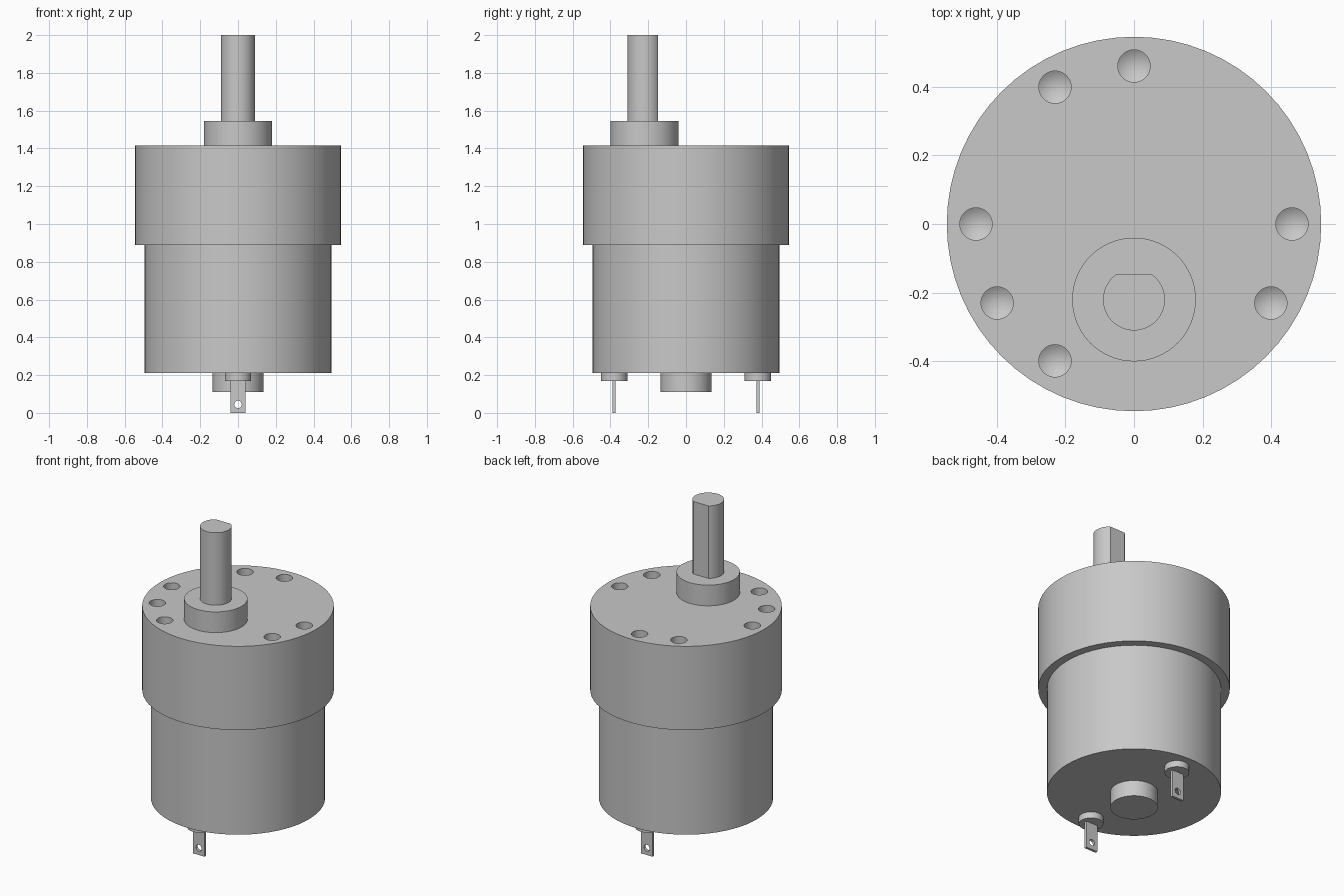
import bpy, bmesh, math
from mathutils import Matrix, Vector

cube = bpy.data.objects.get("Cube")
if cube:
    bpy.data.objects.remove(cube, do_unlink=True)

# Single grey metal
metal = bpy.data.materials.new("grey_metal")
metal.use_nodes = True
GREY = (0.58, 0.58, 0.58, 1)
metal.diffuse_color = GREY
metal.node_tree.nodes["Principled BSDF"].inputs["Base Color"].default_value = GREY


def finish(name, bm):
    bmesh.ops.recalc_face_normals(bm, faces=bm.faces)
    mesh = bpy.data.meshes.new(name)
    bm.to_mesh(mesh)
    bm.free()
    mesh.materials.append(metal)
    obj = bpy.data.objects.new(name, mesh)
    bpy.context.collection.objects.link(obj)
    return obj


def activate(obj):
    bpy.ops.object.select_all(action="DESELECT")
    obj.select_set(True)
    bpy.context.view_layer.objects.active = obj


def smooth(obj):
    activate(obj)
    bpy.ops.object.shade_smooth_by_angle(angle=math.radians(30))


def cut(obj, cutter):
    mod = obj.modifiers.new("cut", "BOOLEAN")
    mod.operation, mod.solver, mod.object = "DIFFERENCE", "EXACT", cutter
    activate(obj)
    bpy.ops.object.modifier_apply(modifier=mod.name)
    bpy.data.objects.remove(cutter, do_unlink=True)


def lathe(bm, profile, x=0, y=0, sides=64):
    """Solid of revolution from (radius, z) pairs, closed at both ends."""
    rings = []
    for r, z in profile:
        steps = sides if r > 0 else 1
        rings.append([bm.verts.new((x + r * math.cos(math.tau * i / sides),
                                    y + r * math.sin(math.tau * i / sides), z))
                      for i in range(steps)])
    for a, b in zip(rings, rings[1:]):
        for i in range(sides):
            j = (i + 1) % sides
            if len(a) == 1:
                bm.faces.new((a[0], b[i], b[j]))
            else:
                bm.faces.new((a[i], a[j], b[j], b[i]))
    for ring in (rings[0], rings[-1]):
        if len(ring) > 1:
            bm.faces.new(ring)


def turned(name, profile, x=0, y=0, sides=64):
    bm = bmesh.new()
    lathe(bm, profile, x, y, sides)
    return finish(name, bm)


# Gearbox housing with drilled screw holes
CAN_TOP, BOX_TOP = 0.89, 1.415
gearbox = turned("gearbox_housing", [(0.545, CAN_TOP), (0.545, BOX_TOP)])
holes = bmesh.new()
for deg in (0, 90, 120, 180, 210, 240, 330):
    a = math.radians(deg)
    lathe(holes, [(0, BOX_TOP - 0.13), (0.047, BOX_TOP - 0.1), (0.047, BOX_TOP + 0.05)],
          0.46 * math.cos(a), 0.46 * math.sin(a), 32)
cut(gearbox, finish("hole_cutter", holes))
smooth(gearbox)

# Motor can and rear bearing cap
smooth(turned("motor_can", [(0.495, 0.21), (0.495, CAN_TOP)]))
smooth(turned("rear_bearing_cap", [(0.135, 0.11), (0.135, 0.21)]))

# Offset front boss and D-shaped output shaft
SHAFT_Y = -0.22
smooth(turned("shaft_boss", [(0.18, BOX_TOP), (0.18, 1.545)], 0, SHAFT_Y))
bm = bmesh.new()
lathe(bm, [(0.09, 1.545), (0.09, 2.0)], 0, SHAFT_Y)
sliced = bmesh.ops.bisect_plane(bm, geom=bm.verts[:] + bm.edges[:] + bm.faces[:],
                                plane_co=(0, -0.147, 0), plane_no=(0, 1, 0),
                                clear_outer=True)
bmesh.ops.holes_fill(bm, edges=[e for e in bm.edges if e.is_boundary])
smooth(finish("output_shaft", bm))

# Front and back terminals: insulator plus pierced tab
for side, y in (("front", -0.38), ("back", 0.38)):
    smooth(turned(side + "_insulator", [(0.07, 0.17), (0.07, 0.21)], 0, y, 48))
    bm = bmesh.new()
    bmesh.ops.create_cube(bm, size=1, matrix=Matrix.Translation((0, y, 0.0875))
                          @ Matrix.Diagonal((0.08, 0.016, 0.175, 1)))
    tab = finish(side + "_terminal", bm)
    bm = bmesh.new()
    bmesh.ops.create_cone(bm, cap_ends=True, segments=24, radius1=0.02, radius2=0.02, depth=0.1,
                          matrix=Matrix.Translation((0, y, 0.045))
                          @ Matrix.Rotation(math.pi / 2, 4, "X"))
    cut(tab, finish("tab_cutter", bm))
    smooth(tab)
